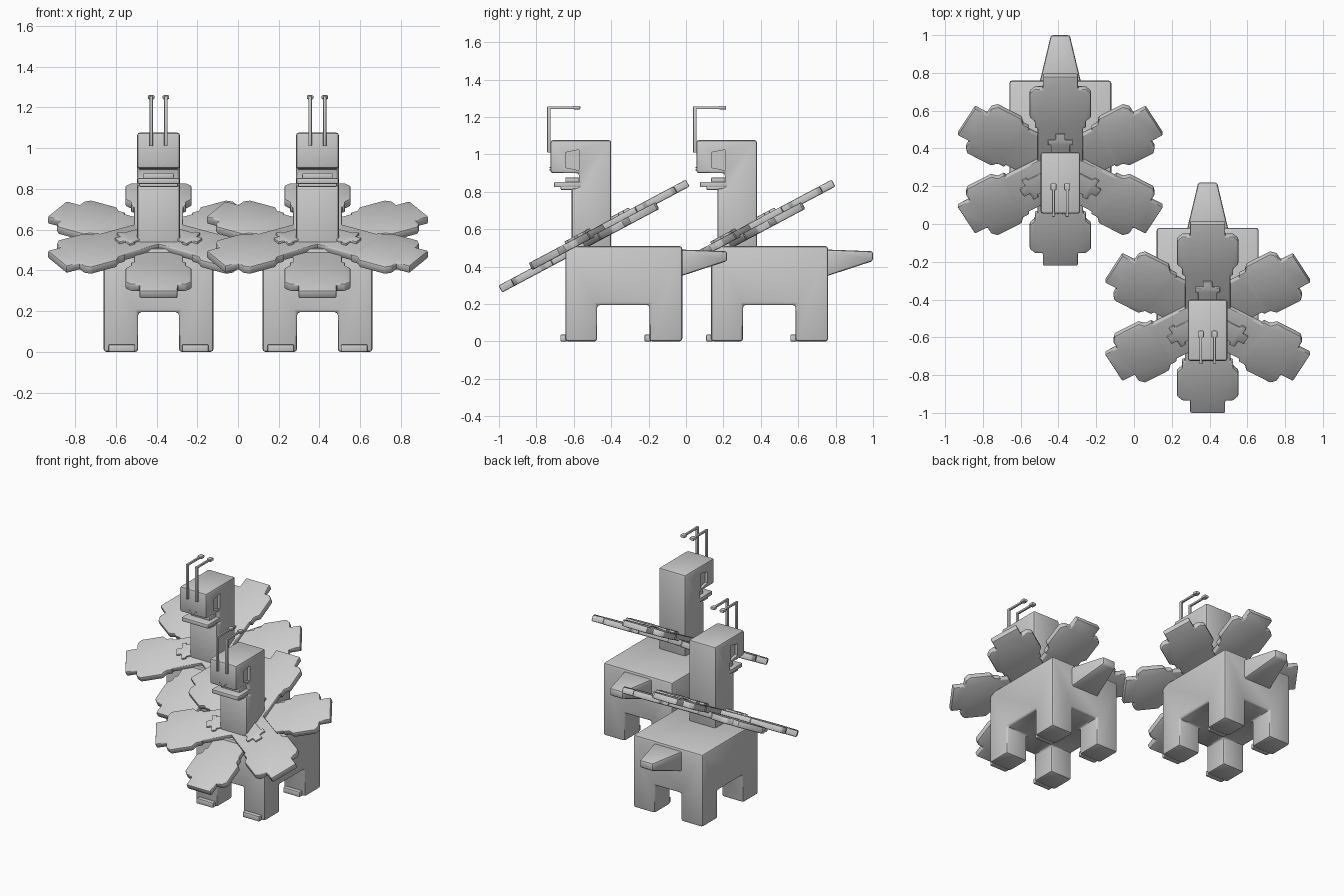
import bpy, bmesh, math
from mathutils import Matrix, Vector

if "Cube" in bpy.data.objects:
    bpy.data.objects.remove(bpy.data.objects["Cube"])

grey = bpy.data.materials.new("plain_grey")
grey.diffuse_color = (0.6, 0.6, 0.6, 1)
grey.use_nodes = True
grey.node_tree.nodes["Principled BSDF"].inputs["Base Color"].default_value = grey.diffuse_color
parts = []


def finish(name, bm, bevel=0.0, matrix=None, segments=2):
    """Round sharp edges and turn the bmesh into an object."""
    bmesh.ops.remove_doubles(bm, verts=bm.verts, dist=1e-5)
    bmesh.ops.recalc_face_normals(bm, faces=bm.faces)
    if bevel:
        edges = [e for e in bm.edges if e.is_manifold and e.calc_face_angle(0) > 0.4]
        bmesh.ops.bevel(bm, geom=edges, offset=bevel, segments=segments,
                        profile=0.5, affect='EDGES', clamp_overlap=True)
    if matrix:
        bm.transform(matrix)
    me = bpy.data.meshes.new(name)
    bm.to_mesh(me)
    bm.free()
    me.materials.append(grey)
    ob = bpy.data.objects.new(name, me)
    bpy.context.collection.objects.link(ob)
    parts.append(ob)
    return ob


def prism(name, pts, depth, bevel=0.0, matrix=None):
    bm = bmesh.new()
    face = bm.faces.new([bm.verts.new(p) for p in pts])
    ext = bmesh.ops.extrude_face_region(bm, geom=[face])
    bmesh.ops.translate(bm, vec=Vector(depth),
                        verts=[v for v in ext["geom"] if isinstance(v, bmesh.types.BMVert)])
    return finish(name, bm, bevel, matrix)


def box(name, x0, x1, y0, y1, z0, z1, bevel=0.0):
    pts = [(x0, y0, z0), (x1, y0, z0), (x1, y1, z0), (x0, y1, z0)]
    return prism(name, pts, (0, 0, z1 - z0), bevel)


# Body with four legs: filled cells of a 3 x 3 x 2 lattice
def cell_body():
    xs, ys, zs = [-.27, -.1, .1, .27], [-.645, -.475, -.195, -.02], [0, .195, .51]
    size = (3, 3, 2)

    def filled(c):
        if any(not 0 <= c[a] < size[a] for a in range(3)):
            return False
        return c[2] == 1 or (c[0] != 1 and c[1] != 1)

    bm = bmesh.new()
    for c in [(i, j, k) for i in range(3) for j in range(3) for k in range(2)]:
        if not filled(c):
            continue
        for a in range(3):
            for s in (0, 1):
                n = list(c)
                n[a] += 2 * s - 1
                if filled(n):
                    continue
                b, d = (a + 1) % 3, (a + 2) % 3
                quad = []
                for u, w in ((0, 0), (1, 0), (1, 1), (0, 1)):
                    q = list(c)
                    q[a] += s
                    q[b] += u
                    q[d] += w
                    quad.append(bm.verts.new((xs[q[0]], ys[q[1]], zs[q[2]])))
                bm.faces.new(quad)
    bmesh.ops.remove_doubles(bm, verts=bm.verts, dist=1e-5)
    bmesh.ops.recalc_face_normals(bm, faces=bm.faces)
    bmesh.ops.dissolve_limit(bm, angle_limit=0.05, verts=bm.verts, edges=bm.edges)
    finish("body_and_legs", bm, 0.015)


cell_body()

# Toes
for s in (-1, 1):
    for y, label in ((-.645, "front"), (-.195, "rear")):
        cx = s * .18
        box(label + "_toe", cx - .065, cx + .065, y - .027, y + .01, 0, .037, .006)

# Tapered tail
bm = bmesh.new()
for y, w, z0, z1 in ((-.04, .112, .345, .492), (.22, .05, .43, .482)):
    for x in (-w, w):
        for z in (z0, z1):
            bm.verts.new((x, y, z))
bmesh.ops.convex_hull(bm, input=bm.verts)
bmesh.ops.dissolve_limit(bm, angle_limit=0.02, verts=bm.verts, edges=bm.edges)
finish("tail", bm, 0.012)

# Neck and head from one side profile
profile = [(-.40, .49), (-.40, 1.077), (-.725, 1.077), (-.725, .9),
           (-.572, .9), (-.572, .82), (-.612, .82), (-.612, .49)]
head = prism("neck_and_head", [(-.105, y, z) for y, z in profile], (.21, 0, 0), 0.014)

# Recessed eye sockets
eye = [(-.645, .93), (-.572, .915), (-.572, 1.025), (-.645, 1.01)]
for s in (-1, 1):
    cutter = prism("eye_cutter", [(s * .085, y, z) for y, z in eye], (s * .05, 0, 0))
    parts.remove(cutter)
    mod = head.modifiers.new("eye_socket", 'BOOLEAN')
    mod.operation, mod.object, mod.solver = 'DIFFERENCE', cutter, 'EXACT'
    bpy.context.view_layer.update()
    mesh = bpy.data.meshes.new_from_object(
        head.evaluated_get(bpy.context.evaluated_depsgraph_get()))
    head.modifiers.clear()
    head.data = mesh
    bpy.data.objects.remove(cutter)

# Jaw, chin and tongue
box("jaw", -.103, .103, -.705, -.56, .825, .853, .006)
box("chin", -.095, .095, -.67, -.56, .81, .83, .005)
box("tongue", -.075, .075, -.645, -.56, .85, .877, .006)

for s in (-1, 1):
    # Nostrils
    box("nostril", s * .012 - .003, s * .012 + .003, -.729, -.72, .915, .921)
    box("nostril", s * .026 - .003, s * .026 + .003, -.729, -.72, .927, .933)
    # Antennae
    x = s * .036
    box("antenna_stalk", x - .008, x + .008, -.742, -.724, 1.01, 1.257, .003)
    box("antenna_arm", x - .007, x + .007, -.742, -.57, 1.243, 1.257, .003)
    box("antenna_knob", x - .016, x + .016, -.602, -.565, 1.24, 1.26, .006)


# Flower collar: stepped petals in two layers on a tilted plane
def outline(half):
    return half + [(r, -w) for r, w in reversed(half)]


def petal(name, angle, half, z, thick, bevel):
    m = (Matrix.Translation((0, -.49, .56)) @ Matrix.Rotation(math.radians(28), 4, 'X')
         @ Matrix.Rotation(math.radians(angle), 4, 'Z'))
    prism(name, [(r, w, z) for r, w in outline(half)], (0, 0, thick), bevel, m)


big = [(0, .12), (.265, .12), (.265, .135), (.305, .135), (.33, .162),
       (.475, .162), (.5, .135), (.5, .093), (.575, .093)]
small = [(0, .05), (.17, .05), (.17, .065), (.2, .065), (.2, .025), (.235, .025)]
for i in range(6):
    upper = i % 2 == 0
    petal("upper_petal" if upper else "lower_petal", 90 + 60 * i, big,
          -.002 if upper else -.032, .042, .014)
for i in range(3):
    petal("inner_petal", 90 + 120 * i, small, .03, .022, .004)

# Smooth rounded edges, keep flat faces crisp
bpy.ops.object.select_all(action='DESELECT')
for ob in parts:
    ob.select_set(True)
bpy.context.view_layer.objects.active = parts[0]
bpy.ops.object.shade_smooth_by_angle(angle=math.radians(35))

# Two identical creatures, one behind and to the side of the other
for ob in parts:
    twin = ob.copy()
    twin.name = "rear_" + ob.name
    bpy.context.collection.objects.link(twin)
    twin.location = (-.39, .78, 0)
    ob.location = (.39, 0, 0)
